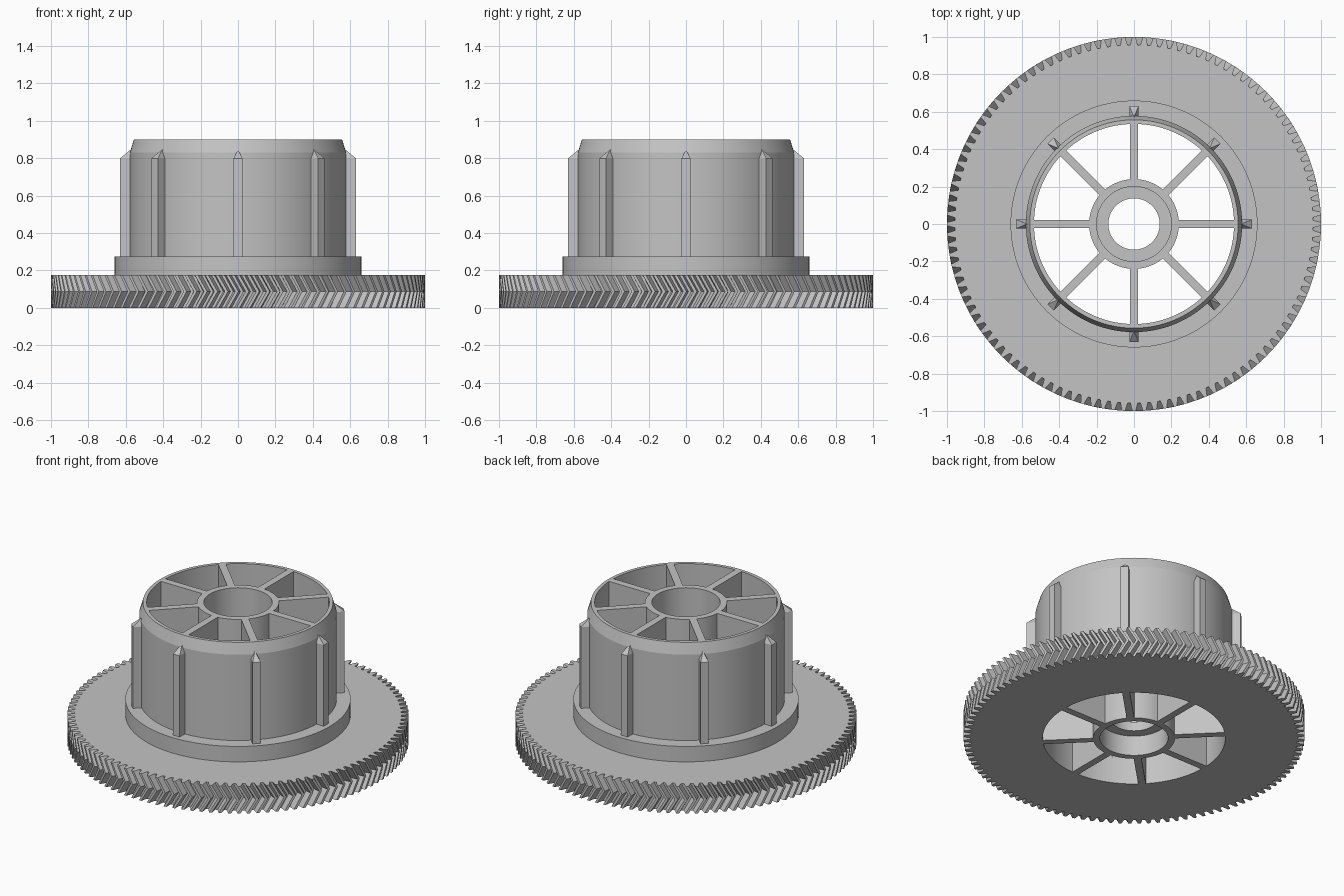
import bpy
import bmesh
from math import cos, sin, pi, radians
from mathutils import Matrix

cube = bpy.data.objects.get("Cube")
if cube:
    bpy.data.objects.remove(cube, do_unlink=True)

GREY = (0.55, 0.55, 0.55, 1)
plastic = bpy.data.materials.new("grey plastic")
plastic.use_nodes = True
plastic.diffuse_color = GREY
plastic.node_tree.nodes["Principled BSDF"].inputs["Base Color"].default_value = GREY

TOP = 0.9
GEAR_TOP = 0.175
FLANGE_TOP = 0.275
HOLE = 0.535
SPOKES = 8


def finish(name, bm, smooth=False):
    bmesh.ops.recalc_face_normals(bm, faces=bm.faces)
    mesh = bpy.data.meshes.new(name)
    bm.to_mesh(mesh)
    bm.free()
    mesh.materials.append(plastic)
    obj = bpy.data.objects.new(name, mesh)
    bpy.context.collection.objects.link(obj)
    if smooth:
        bpy.ops.object.select_all(action="DESELECT")
        obj.select_set(True)
        bpy.context.view_layer.objects.active = obj
        bpy.ops.object.shade_smooth_by_angle(angle=radians(15))
    return obj


def bridge(bm, a, b):
    n = len(a)
    for i in range(n):
        j = (i + 1) % n
        bm.faces.new((a[i], a[j], b[j], b[i]))


def lathe(name, profile, closed, segments=128):
    """Spin (radius, height) points around the z axis."""
    bm = bmesh.new()
    rings = [[bm.verts.new((r * cos(2 * pi * i / segments),
                            r * sin(2 * pi * i / segments), z))
              for i in range(segments)] for r, z in profile]
    for a, b in zip(rings, rings[1:]):
        bridge(bm, a, b)
    if closed:
        bridge(bm, rings[-1], rings[0])
    return finish(name, bm, True)


# Herringbone gear: tooth outline twisted to mid height and back
TEETH = 112
PITCH = 2 * pi / TEETH
TWIST = 0.05
TOOTH = ((-0.36, 0.957), (-0.15, 1.0), (0.15, 1.0), (0.36, 0.957))


def tooth_ring(bm, z, twist):
    ring = []
    for t in range(TEETH):
        for offset, r in TOOTH:
            a = (t + offset) * PITCH + twist - pi / 2
            ring.append(bm.verts.new((r * cos(a), r * sin(a), z)))
    return ring


def hole_ring(bm, z):
    n = TEETH * len(TOOTH)
    return [bm.verts.new((HOLE * cos(2 * pi * (i - 1.5) / n - pi / 2),
                          HOLE * sin(2 * pi * (i - 1.5) / n - pi / 2), z))
            for i in range(n)]


bm = bmesh.new()
loops = [hole_ring(bm, 0), tooth_ring(bm, 0, 0),
         tooth_ring(bm, GEAR_TOP / 2, TWIST),
         tooth_ring(bm, GEAR_TOP, 0), hole_ring(bm, GEAR_TOP)]
for k in range(len(loops)):
    bridge(bm, loops[k], loops[(k + 1) % len(loops)])
finish("herringbone_gear", bm)

# Drum with flange and tapered lip
lathe("drum", [(0.66, GEAR_TOP), (0.66, FLANGE_TOP), (0.578, FLANGE_TOP),
               (0.578, 0.83), (0.557, TOP), (HOLE, TOP), (HOLE, GEAR_TOP)], False)

# Hub with bearing seats either side of an inner shoulder
lathe("hub", [(0.24, 0), (0.24, TOP), (0.2, TOP), (0.2, 0.19),
              (0.137, 0.19), (0.137, 0.13), (0.2, 0.13), (0.2, 0)], True)

# Spokes joining the hub to the drum
bm = bmesh.new()
for i in range(SPOKES):
    turn = Matrix.Rotation(2 * pi * i / SPOKES, 4, "Z")
    place = Matrix.Translation((0.387, 0, TOP / 2))
    size = Matrix.Diagonal((0.304, 0.045, TOP, 1))
    bmesh.ops.create_cube(bm, size=1, matrix=turn @ place @ size)
finish("spokes", bm)

# Outer ribs, each with a pointed tip leaning into the drum
bm = bmesh.new()
for i in range(SPOKES):
    turn = Matrix.Rotation(2 * pi * i / SPOKES, 4, "Z")
    corners = ((0.56, -0.024), (0.63, -0.024), (0.63, 0.024), (0.56, 0.024))
    low, high = ([bm.verts.new((x, y, z)) for x, y in corners]
                 for z in (FLANGE_TOP, 0.8))
    tip = bm.verts.new((0.572, 0, 0.848))
    bridge(bm, low, high)
    bm.faces.new(low)
    for a, b in zip(high, high[1:] + high[:1]):
        bm.faces.new((a, b, tip))
    bmesh.ops.transform(bm, matrix=turn, verts=low + high + [tip])
finish("ribs", bm)
